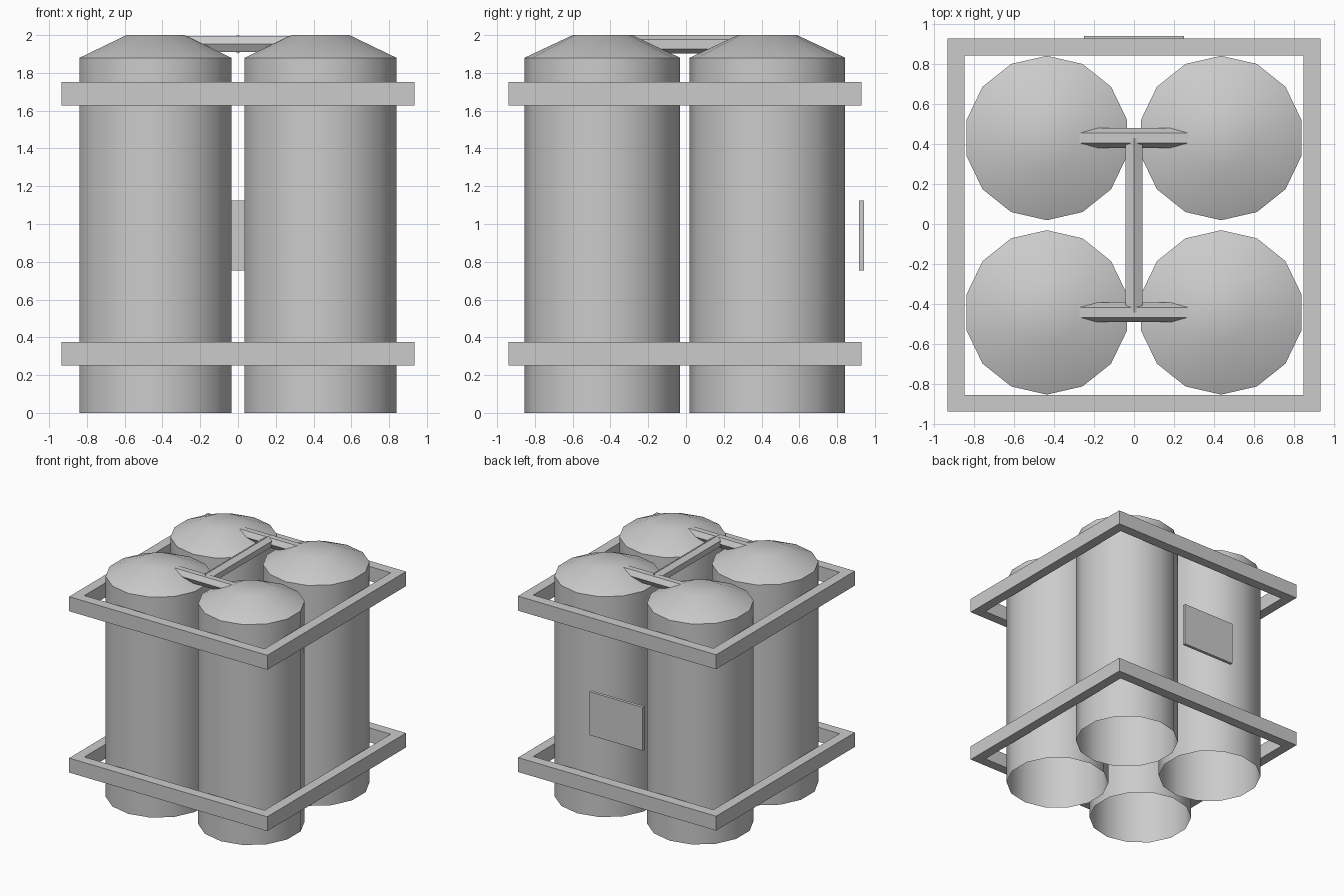
import bpy, bmesh, math
from mathutils import Matrix, Vector

cube = bpy.data.objects.get("Cube")
if cube:
    bpy.data.objects.remove(cube, do_unlink=True)

CY = -0.006      # y centre of the tank cluster
SPACING = 0.437  # tank axis offset from the centre
PIPE_Z = 1.952

grey = bpy.data.materials.new("light grey")
grey.use_nodes = True
colour = (0.6, 0.6, 0.6, 1)
grey.diffuse_color = colour
grey.node_tree.nodes["Principled BSDF"].inputs["Base Color"].default_value = colour


def finish(bm, name, smooth=False):
    mesh = bpy.data.meshes.new(name)
    bm.to_mesh(mesh)
    bm.free()
    mesh.materials.append(grey)
    obj = bpy.data.objects.new(name, mesh)
    bpy.context.collection.objects.link(obj)
    if smooth:
        bpy.ops.object.select_all(action='DESELECT')
        obj.select_set(True)
        bpy.context.view_layer.objects.active = obj
        bpy.ops.object.shade_smooth_by_angle(angle=math.radians(30))
    return obj


def tank(name, x, y, sides=14):
    """Open-bottomed tank with a sloped shoulder and a small flat crown."""
    bm = bmesh.new()
    rings = []
    for radius, z in ((0.412, 0), (0.412, 1.88), (0.157, 2.0)):
        rings.append([bm.verts.new((x + radius * math.sin(math.tau * i / sides),
                                    y + radius * math.cos(math.tau * i / sides), z))
                      for i in range(sides)])
    for low, high in zip(rings, rings[1:]):
        for i in range(sides):
            j = (i + 1) % sides
            bm.faces.new((low[j], low[i], high[i], high[j]))
    bm.faces.new(reversed(rings[-1]))
    return finish(bm, name, smooth=True)


def band(name, z0, z1, outer=0.935, inner=0.85):
    """Square hoop around the tanks."""
    bm = bmesh.new()
    corners = ((-1, -1), (1, -1), (1, 1), (-1, 1))
    loops = [[bm.verts.new((sx * r, CY + sy * r, z)) for sx, sy in corners]
             for r, z in ((outer, z0), (outer, z1), (inner, z1), (inner, z0))]
    for k in range(4):
        a, b = loops[k], loops[(k + 1) % 4]
        for i in range(4):
            j = (i + 1) % 4
            bm.faces.new((a[i], a[j], b[j], b[i]))
    return finish(bm, name)


def pipe(name, start, end, turn, radius=0.049):
    """Hexagonal pipe between two points, turned about its own axis."""
    bm = bmesh.new()
    start, end = Vector(start), Vector(end)
    axis = end - start
    matrix = (Matrix.Translation((start + end) / 2)
              @ axis.to_track_quat('Z', 'Y').to_matrix().to_4x4()
              @ Matrix.Rotation(turn, 4, 'Z'))
    bmesh.ops.create_cone(bm, cap_ends=True, segments=6, radius1=radius,
                          radius2=radius, depth=axis.length, matrix=matrix)
    return finish(bm, name)


# Four tanks and the pipes joining them
for row, sy in (("front", -1), ("back", 1)):
    y = CY + sy * SPACING
    for side, sx in (("right", -1), ("left", 1)):
        tank(f"{row}_{side}_tank", sx * SPACING, y)
    # flat side up
    cross = pipe(f"{row}_cross_pipe", (-SPACING, y, PIPE_Z), (SPACING, y, PIPE_Z), 0)
    # make sure a flat face, not an edge, is uppermost
    top = max(v.co.z for v in cross.data.vertices)
    if top > PIPE_Z + 0.046:
        cross.data.transform(Matrix.Translation((0, y, PIPE_Z))
                             @ Matrix.Rotation(math.radians(30), 4, 'X')
                             @ Matrix.Translation((0, -y, -PIPE_Z)))

# Long pipe, edge up
long_pipe = pipe("connecting_pipe", (0, CY - SPACING, PIPE_Z),
                 (0, CY + SPACING, PIPE_Z), 0)
if max(v.co.z for v in long_pipe.data.vertices) < PIPE_Z + 0.046:
    long_pipe.data.transform(Matrix.Translation((0, 0, PIPE_Z))
                             @ Matrix.Rotation(math.radians(30), 4, 'Y')
                             @ Matrix.Translation((0, 0, -PIPE_Z)))

# Holding bands
band("lower_band", 0.252, 0.375)
band("upper_band", 1.628, 1.752)

# Back panel
bm = bmesh.new()
bmesh.ops.create_cube(bm, size=1, matrix=Matrix.Translation((0, 0.929, 0.94))
                      @ Matrix.Diagonal((0.5, 0.026, 0.37, 1)))
finish(bm, "back_panel")
